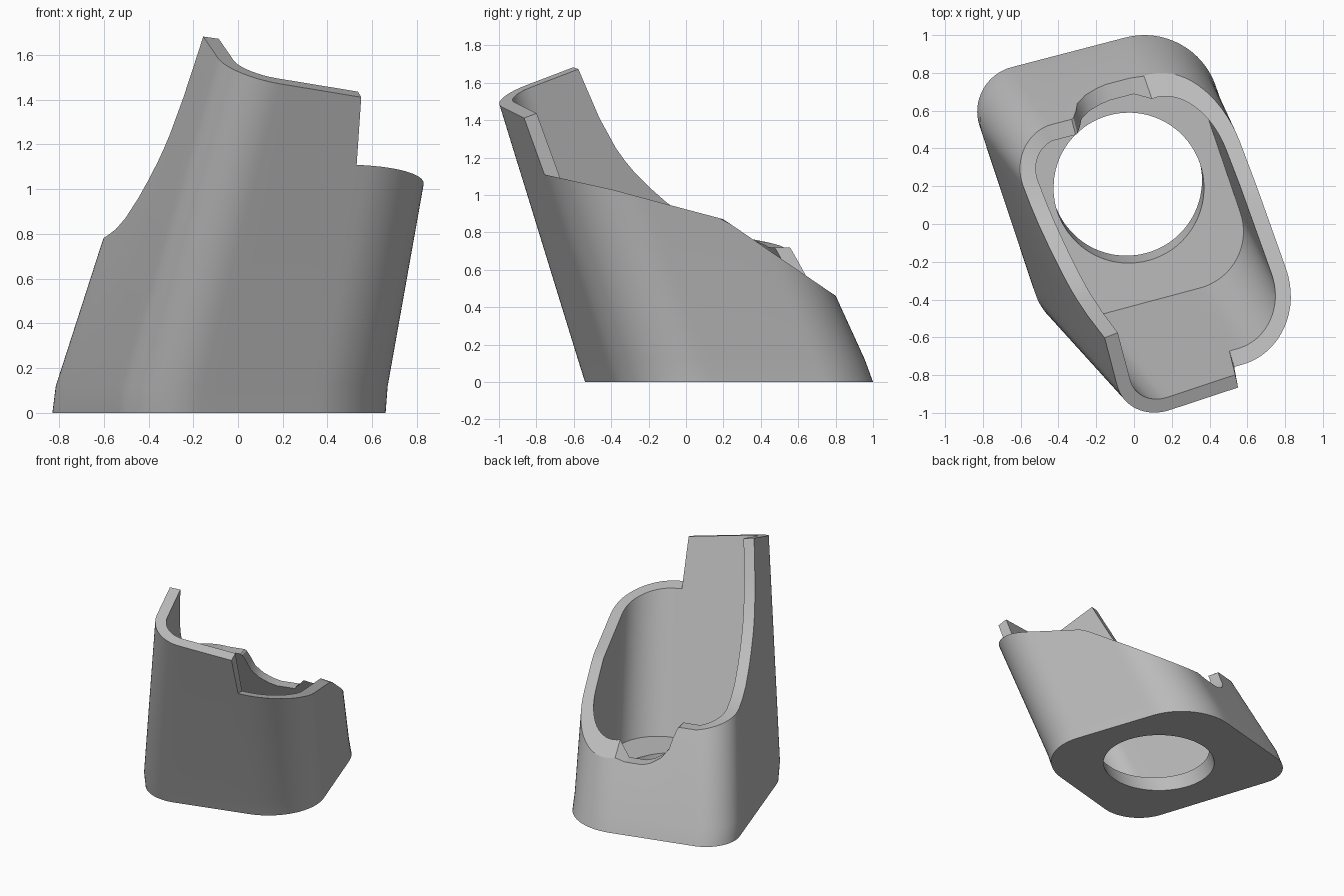
import bpy, bmesh
from math import sin, cos, acos, atan2, hypot, radians, pi
from mathutils import Vector

cube = bpy.data.objects.get("Cube")
if cube:
    bpy.data.objects.remove(cube, do_unlink=True)

WALL, FLOOR = 0.09, 0.12
HOLE, HOLE_R = Vector((-0.04, 0.232)), 0.40


def place(p, z):
    """Lean and taper a footprint point up to height z."""
    if z < FLOOR:
        s, tx, ty = 1, 0, 0
    else:
        k = z - FLOOR
        s, tx, ty = 0.996 - 0.0966 * k, 0.012 + 0.242 * k, -0.04 - 0.36 * k
    return Vector((p.x * s + tx, p.y * s + ty, z))


def interp(v, table):
    """Piecewise linear lookup, table sorted by its first column."""
    if v <= table[0][0]:
        return table[0][1]
    for (a, za), (b, zb) in zip(table, table[1:]):
        if v <= b:
            return za + (zb - za) * (v - a) / (b - a)
    return table[-1][1]


# Rim heights: low side by depth, rear scallop by x, tall side by y
SIDE = [(-0.76, 1.11), (-0.4, 1.03), (-0.14, 0.96), (0.2, 0.87), (0.8, 0.46)]
SCALLOP = [(-0.52, 0.72), (-0.506, 0.71), (-0.47, 0.64), (-0.443, 0.573),
           (-0.38, 0.51), (-0.309, 0.472), (-0.25, 0.455)]
SWEEP = [(0.005, 1.6), (0.02, 1.41), (0.053, 1.25), (0.08, 1.18), (0.111, 1.12),
         (0.17, 1.035), (0.232, 0.96), (0.33, 0.87), (0.42, 0.82), (0.518, 0.79)]


def settle(p, rule):
    """Height at which the leaning wall line meets a cut surface."""
    z = 1.0
    for _ in range(30):
        z = rule(place(p, z))
    return z


def side_cut(q):
    return interp(q.y, SIDE)


def top_cut(q):
    return 1.69 - 0.268 * (q.x + 0.18) + 0.312 * (q.y + 0.6)


# Footprint: four corner circles (x, y, radius), counter-clockwise from front
corners = [(0.26, 0.0, 0.40), (0.055, 0.60, 0.40),
           (-0.587, 0.595, 0.243), (-0.25, -0.24, 0.30)]


def tangent(i):
    x1, y1, r1 = corners[i % 4]
    x2, y2, r2 = corners[(i + 1) % 4]
    dx, dy = x2 - x1, y2 - y1
    return atan2(dy, dx) - acos((r1 - r2) / hypot(dx, dy))


def at(i, ang, r_cut=0.0):
    x, y, r = corners[i % 4]
    return Vector((x + (r - r_cut) * cos(ang), y + (r - r_cut) * sin(ang)))


columns = []   # (outer point, inner point, outer height, inner height)


def add(outer, inner, rule, fixed=None):
    if fixed is not None:
        columns.append((outer, inner, fixed, fixed))
    else:
        columns.append((outer, inner, settle(outer, rule), settle(inner, rule)))


def edge_points(i, fractions):
    ang = tangent(i)
    for f in fractions:
        yield (at(i, ang).lerp(at(i + 1, ang), f),
               at(i, ang, WALL).lerp(at(i + 1, ang, WALL), f))


def arc_points(i, steps=16):
    a, b = tangent(i + 3), tangent(i)
    sweep = (b - a) % (2 * pi)
    for k in range(steps + 1):
        ang = a + sweep * k / steps
        yield k / steps, at(i, ang), at(i, ang, WALL)


def fractions_for(i, axis, values):
    a, b = at(i, tangent(i))[axis], at(i + 1, tangent(i))[axis]
    return [(v - a) / (b - a) for v in values]


# Low side: front corner, side wall, rear corner
for f, o, n in arc_points(0):
    add(o, n, side_cut)
for o, n in edge_points(0, [k / 12 for k in range(1, 12)]):
    add(o, n, side_cut)
for f, o, n in arc_points(1):
    add(o, n, side_cut)

# Rear wall with its scallop
xs = [-0.12, -0.19] + [x for x, z in reversed(SCALLOP)]
for o, n in edge_points(1, fractions_for(1, 0, xs)):
    add(o, n, None, interp(o.x, SCALLOP))

# Rear corner on the tall side
for f, o, n in arc_points(2):
    add(o, n, None, 0.72 + 0.07 * f)

# Tall side wall: sweeping edge, then the peak
ys = [y for y, z in reversed(SWEEP)][1:]
for o, n in edge_points(2, fractions_for(2, 1, ys)):
    add(o, n, None, interp(o.y, SWEEP))
for o, n in edge_points(2, fractions_for(2, 1, [0.0, -0.08, -0.16, -0.25])):
    add(o, n, top_cut)

# Front corner and front wall, ending in the step down
for f, o, n in arc_points(3):
    add(o, n, top_cut)
for o, n in edge_points(3, fractions_for(3, 0, [-0.09, 0.0, 0.09, 0.18, 0.26])):
    add(o, n, top_cut)
for o, n in edge_points(3, fractions_for(3, 0, [0.31])):
    add(o, n, side_cut)


def hole_point(p):
    return HOLE + (p - HOLE).normalized() * HOLE_R


# Closed loft: underside, outer wall, rim, inner wall, floor, hole
rings = [
    [place(o, 0) for o, n, a, b in columns],
    [place(o, FLOOR) for o, n, a, b in columns],
    [place(o, a) for o, n, a, b in columns],
    [place(n, b) for o, n, a, b in columns],
    [place(n, FLOOR) for o, n, a, b in columns],
    [place(hole_point(o), FLOOR) for o, n, a, b in columns],
    [place(hole_point(o), 0) for o, n, a, b in columns],
]
bm = bmesh.new()
loops = [[bm.verts.new(p) for p in ring] for ring in rings]
count = len(columns)
for r, low in enumerate(loops):
    high = loops[(r + 1) % len(loops)]
    for k in range(count):
        j = (k + 1) % count
        bm.faces.new((low[k], low[j], high[j], high[k]))
bmesh.ops.recalc_face_normals(bm, faces=bm.faces)
mesh = bpy.data.meshes.new("leaning_holder")
bm.to_mesh(mesh)
bm.free()

holder = bpy.data.objects.new("leaning_holder", mesh)
bpy.context.collection.objects.link(holder)

grey = bpy.data.materials.new("plain_grey")
grey.use_nodes = True
grey.diffuse_color = (0.5, 0.5, 0.5, 1)
grey.node_tree.nodes["Principled BSDF"].inputs["Base Color"].default_value = (0.5, 0.5, 0.5, 1)
mesh.materials.append(grey)

bpy.ops.object.select_all(action='DESELECT')
holder.select_set(True)
bpy.context.view_layer.objects.active = holder
bpy.ops.object.shade_smooth_by_angle(angle=radians(30))
